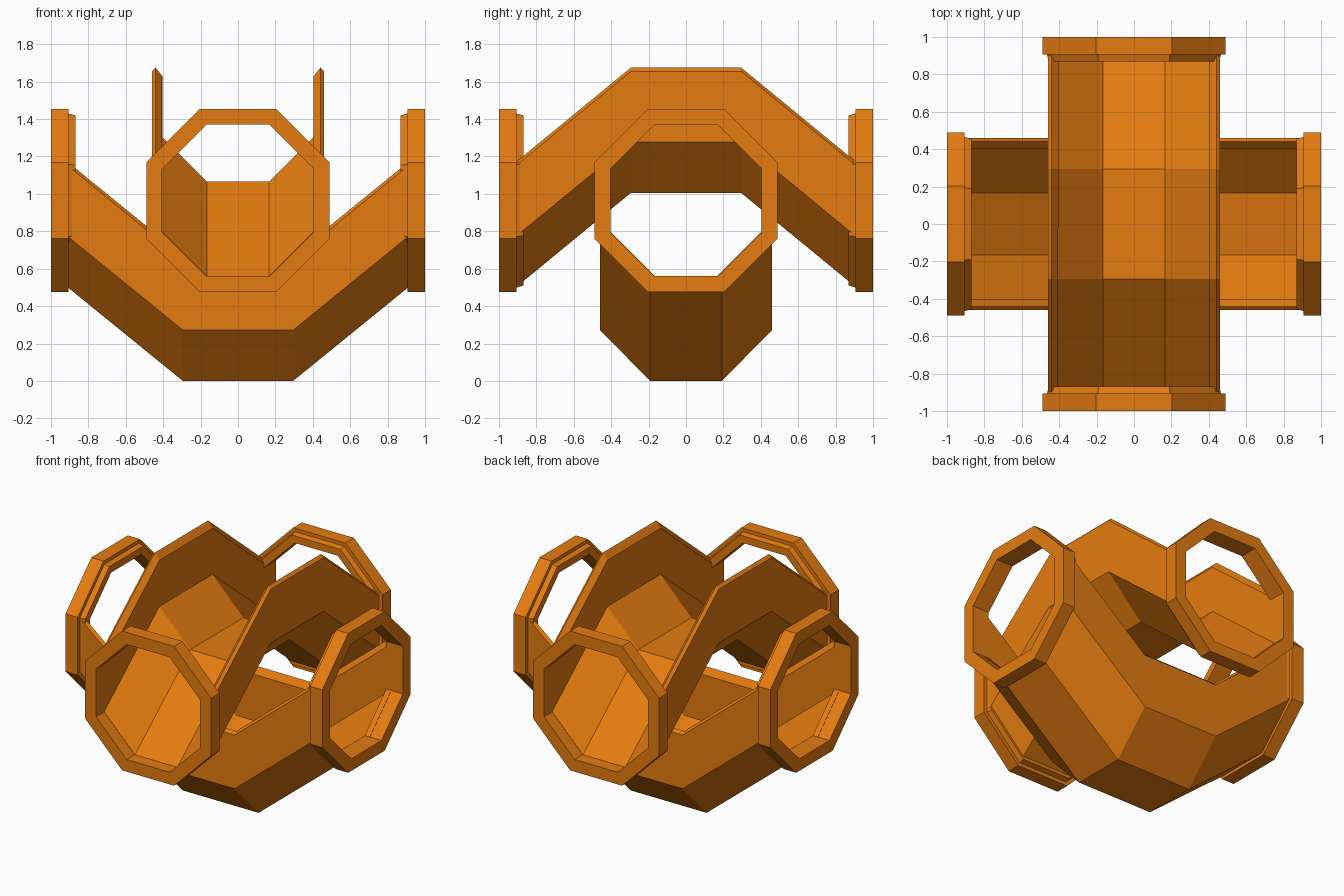
import bpy, bmesh, math
from mathutils import Matrix

if "Cube" in bpy.data.objects:
    bpy.data.objects.remove(bpy.data.objects["Cube"])

orange = bpy.data.materials.new("orange")
orange.diffuse_color = (0.78, 0.2, 0.005, 1)
orange.use_nodes = True
orange.node_tree.nodes["Principled BSDF"].inputs["Base Color"].default_value = orange.diffuse_color
ZC = 0.965                                   # height of the opening centres
QUARTER = Matrix.Rotation(math.pi / 2, 4, 'Z')


def octagon(half):
    r = half / math.cos(math.pi / 8)
    return [(r * math.cos(math.pi / 8 + i * math.pi / 4),
             r * math.sin(math.pi / 8 + i * math.pi / 4)) for i in range(8)]


def finish(name, bm, turned):
    if turned:
        bm.transform(QUARTER)
    bmesh.ops.recalc_face_normals(bm, faces=bm.faces)
    mesh = bpy.data.meshes.new(name)
    bm.to_mesh(mesh)
    bm.free()
    mesh.materials.append(orange)
    bpy.context.collection.objects.link(bpy.data.objects.new(name, mesh))


def skin(bm, loops, closed):
    """Bridge successive vertex loops; cap the ends or join last to first."""
    n = len(loops)
    for i in range(n if closed else n - 1):
        a, b = loops[i], loops[(i + 1) % n]
        for j in range(len(a)):
            k = (j + 1) % len(a)
            bm.faces.new((a[j], a[k], b[k], b[j]))
    if not closed:
        bm.faces.new(loops[0])
        bm.faces.new(loops[-1])


# Half of the open octagonal trough section: outer wall up, then inner wall down
HALF = [(0.192, -0.465), (0.46, -0.193), (0.46, 0.185), (0.44, 0.205),
        (0.405, 0.16), (0.405, -0.165), (0.165, -0.405)]
SECTION = HALF + [(-y, z) for y, z in reversed(HALF)]


def trough(name, rise, turned):
    bm = bmesh.new()
    loops = [[bm.verts.new((x, y, ZC + dz + z)) for y, z in SECTION]
             for x, dz in ((-0.91, 0), (-0.295, rise), (0.295, rise), (0.91, 0))]
    skin(bm, loops, False)
    finish(name, bm, turned)


def rim(name, side, turned):
    # stepped collar: wide outer band and a narrower lip facing inward
    bm = bmesh.new()
    steps = ((1.0, 0.405), (1.0, 0.49), (0.905, 0.49), (0.905, 0.465),
             (0.87, 0.455), (0.87, 0.405))
    loops = [[bm.verts.new((side * x, y, ZC + z)) for y, z in octagon(h)]
             for x, h in steps]
    skin(bm, loops, True)
    finish(name, bm, turned)


# Sagging lower channel along x, arched upper channel along y
for label, rise, turned in (("lower", -0.5, False), ("upper", 0.505, True)):
    trough(label + "_channel", rise, turned)
    for side in (-1, 1):
        rim(f"{label}_rim_{'a' if side < 0 else 'b'}", side, turned)
